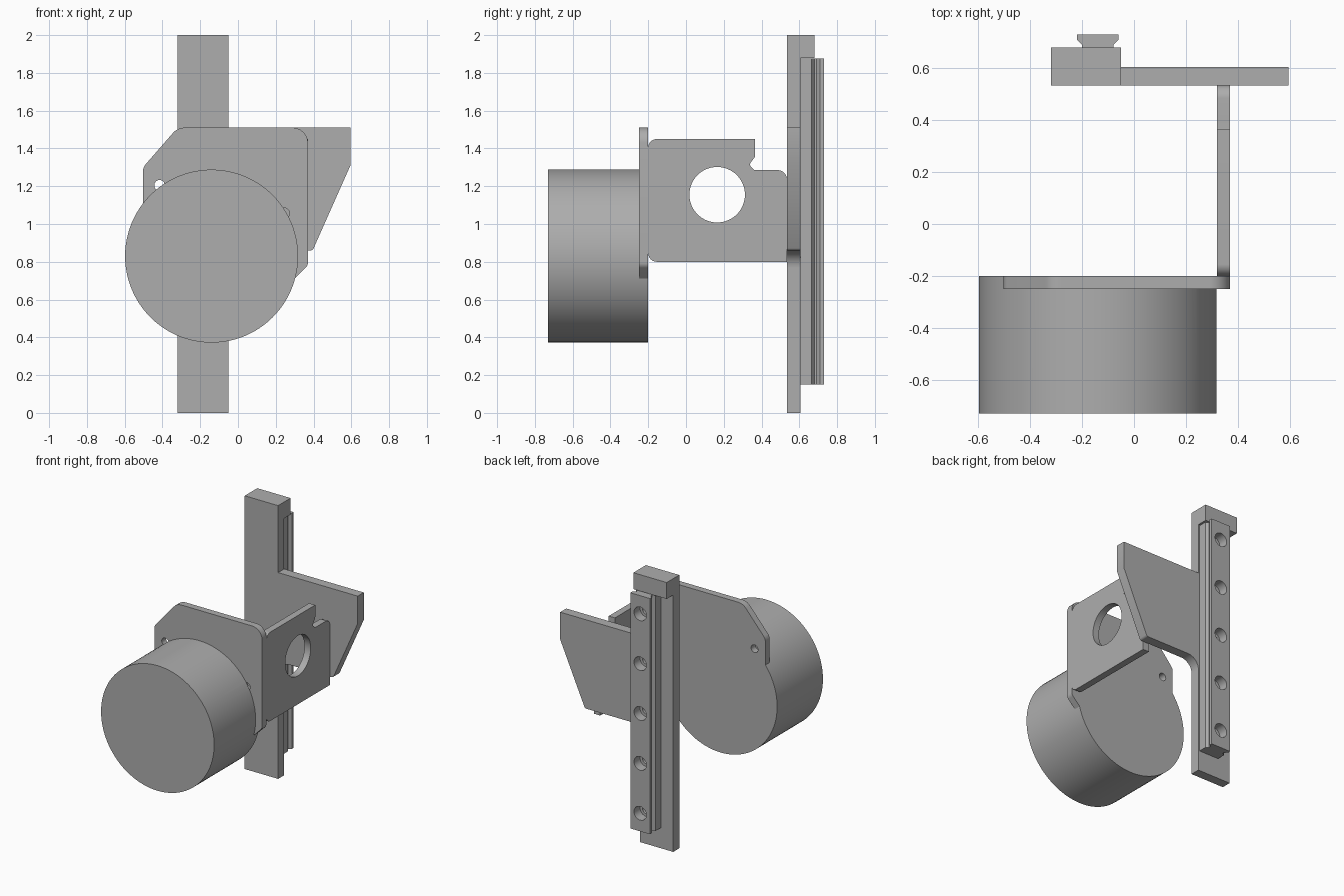
import bpy, bmesh, math
from mathutils import Vector

cube = bpy.data.objects.get("Cube")
if cube:
    bpy.data.objects.remove(cube)

grey = bpy.data.materials.new("machined grey")
grey.use_nodes = True
colour = (0.42, 0.42, 0.42, 1)
grey.diffuse_color = colour
grey.node_tree.nodes["Principled BSDF"].inputs["Base Color"].default_value = colour


def rounded(corners, steps=8):
    """Outline from (u, v, radius) corners, with tangent arcs where radius > 0."""
    out = []
    for i, (u, v, r) in enumerate(corners):
        p = Vector((u, v))
        if r == 0:
            out.append(p)
            continue
        a = (Vector(corners[i - 1][:2]) - p).normalized()
        b = (Vector(corners[(i + 1) % len(corners)][:2]) - p).normalized()
        half = a.angle(b) / 2
        centre = p + (a + b).normalized() * r / math.sin(half)
        start = p + a * r / math.tan(half) - centre
        end = p + b * r / math.tan(half) - centre
        for k in range(steps + 1):
            d = start.lerp(end, k / steps).normalized()
            out.append(centre + d * r)
    return out


def prism(name, outline, axis, lo, hi):
    """Extrude an outline along an axis; u, v are the other two axes in order."""
    def place(p, w):
        return {"x": (w, p[0], p[1]), "y": (p[0], w, p[1]), "z": (p[0], p[1], w)}[axis]
    bm = bmesh.new()
    face = bm.faces.new([bm.verts.new(place(p, lo)) for p in outline])
    ext = bmesh.ops.extrude_face_region(bm, geom=[face])
    shift = Vector(place((0, 0), hi - lo))
    bmesh.ops.translate(bm, vec=shift,
                        verts=[g for g in ext["geom"] if isinstance(g, bmesh.types.BMVert)])
    bmesh.ops.recalc_face_normals(bm, faces=bm.faces)
    mesh = bpy.data.meshes.new(name)
    bm.to_mesh(mesh)
    bm.free()
    mesh.materials.append(grey)
    obj = bpy.data.objects.new(name, mesh)
    bpy.context.collection.objects.link(obj)
    return obj


def disc(name, u, v, r, axis, lo, hi, sides=32):
    ring = [(u + r * math.cos(math.tau * k / sides), v + r * math.sin(math.tau * k / sides))
            for k in range(sides)]
    return prism(name, ring, axis, lo, hi)


def cut(target, cutter):
    """Subtract the cutter from the target and remove the cutter."""
    cutter.hide_render = True
    mod = target.modifiers.new("cut", "BOOLEAN")
    mod.operation, mod.solver, mod.object = "DIFFERENCE", "EXACT", cutter
    graph = bpy.context.evaluated_depsgraph_get()
    mesh = bpy.data.meshes.new_from_object(target.evaluated_get(graph))
    target.modifiers.clear()
    target.data = mesh
    bpy.data.objects.remove(cutter)


# Upright with a lip at the top
upright = prism("upright", [(0.535, 0), (0.605, 0), (0.605, 1.88), (0.68, 1.88),
                            (0.68, 2), (0.535, 2)], "x", -0.32, -0.05)

# Side arm with a fillet running into the upright
arm = prism("side_arm", rounded([(-0.05, 1.51, 0), (0.595, 1.51, 0), (0.595, 1.31, 0),
                                 (0.395, 0.86, 0.02), (-0.05, 0.86, 0.09), (-0.05, 0.72, 0)]),
            "y", 0.535, 0.605)

# Linear rail, symmetric about its centre line, with counterbored holes
rail_x = -0.14
half = [(0.08, 0.605), (0.08, 0.665), (0.06, 0.68), (0.06, 0.69), (0.08, 0.71), (0.08, 0.73)]
section = [(rail_x + w, y) for w, y in half] + [(rail_x - w, y) for w, y in reversed(half)]
rail = prism("guide_rail", section, "z", 0.15, 1.875)
for i in range(-2, 3):
    z = 1.012 + i * 0.365
    cut(rail, disc("bore", rail_x, z, 0.05, "y", 0.66, 0.8))
    cut(rail, disc("bore", rail_x, z, 0.03, "y", 0.55, 0.7))

# Motor body
motor_shape = (-0.14, 0.83, 0.458, "y")
motor = disc("motor_body", *motor_shape, -0.73, -0.2, sides=96)

# Front mounting plate wrapped round the motor
plate = prism("mounting_plate", rounded([
    (-0.32, 1.51, 0.08), (0.37, 1.51, 0.08), (0.37, 0.78, 0.04), (0.28, 0.69, 0),
    (0, 0.7, 0), (-0.503, 0.95, 0), (-0.503, 1.3, 0.06)]), "y", -0.25, -0.2)
cut(plate, disc("motor_cutter", *motor_shape, -0.9, 0, sides=96))
for x, z in ((-0.415, 1.205), (0.245, 1.057)):
    for part in (plate, motor):
        cut(part, disc("screw_hole", x, z, 0.028, "y", -0.25 if part == motor else -0.3, -0.1))

# Side flange joining the plate to the arm
flange = prism("side_flange", rounded([
    (-0.2, 0.8, 0.045), (0.535, 0.8, 0), (0.535, 1.285, 0.05), (0.40, 1.285, 0),
    (0.36, 1.285, 0.018), (0.335, 1.315, 0.015), (0.365, 1.355, 0.02),
    (0.365, 1.45, 0), (-0.2, 1.45, 0.045)]), "x", 0.32, 0.37)
cut(flange, disc("window", 0.165, 1.155, 0.147, "x", 0.2, 0.5, sides=64))

# Narrow bend between plate and flange
prism("bend", [(-0.21, 0.84), (-0.19, 0.84), (-0.19, 1.41), (-0.21, 1.41)], "x", 0.32, 0.37)

# Smooth the round surfaces and keep the edges sharp
bpy.ops.object.select_all(action="DESELECT")
for obj in (upright, arm, rail, motor, plate, flange):
    obj.select_set(True)
bpy.context.view_layer.objects.active = motor
bpy.ops.object.shade_smooth_by_angle()
